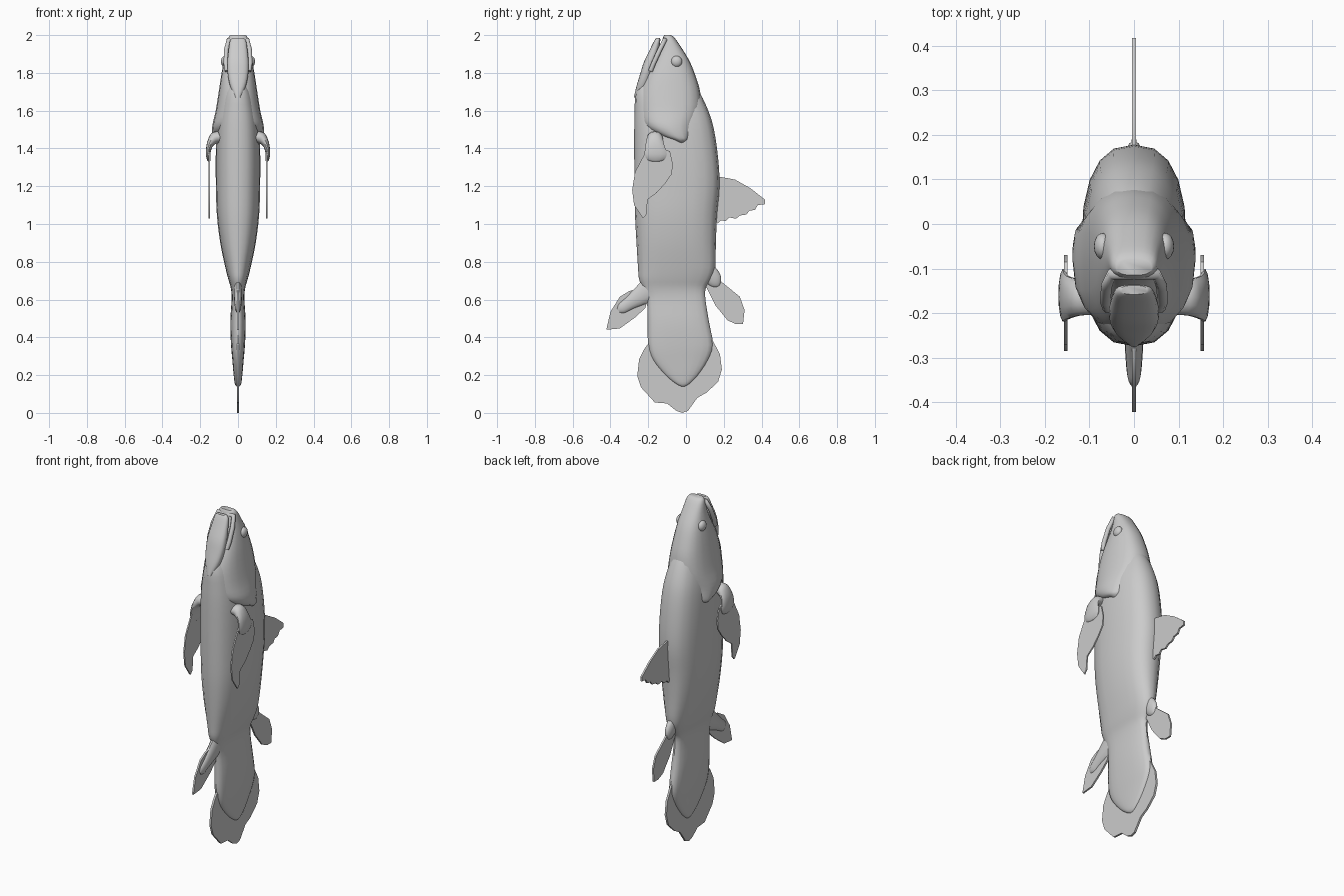
import bpy, bmesh, math
from mathutils import Vector

if "Cube" in bpy.data.objects:
    bpy.data.objects.remove(bpy.data.objects["Cube"])


def finish(name, bm, angle=45):
    bmesh.ops.recalc_face_normals(bm, faces=bm.faces)
    me = bpy.data.meshes.new(name)
    bm.to_mesh(me)
    bm.free()
    ob = bpy.data.objects.new(name, me)
    bpy.context.collection.objects.link(ob)
    bpy.ops.object.select_all(action='DESELECT')
    ob.select_set(True)
    bpy.context.view_layer.objects.active = ob
    bpy.ops.object.shade_smooth_by_angle(angle=math.radians(angle))
    return ob


def spline(p0, p1, p2, p3, t):
    return 0.5 * (2 * p1 + (p2 - p0) * t + (2 * p0 - 5 * p1 + 4 * p2 - p3) * t * t
                  + (3 * p1 - p0 - 3 * p2 + p3) * t ** 3)


def loft(name, rings, power=2.3, sides=20, steps=3):
    """rings: (centre, half axis a, half axis b), smoothly interpolated"""
    rings = [[Vector(v) for v in r] for r in rings]
    n = len(rings)
    dense = []
    for i in range(n - 1):
        q = [rings[max(i - 1, 0)], rings[i], rings[i + 1], rings[min(i + 2, n - 1)]]
        for s in range(steps):
            dense.append([spline(*(r[k] for r in q), s / steps) for k in range(3)])
    dense.append(rings[-1])
    bm = bmesh.new()
    loops = []
    for c, a, b in dense:
        loop = []
        for k in range(sides):
            t = 2 * math.pi * k / sides
            u, v = math.cos(t), math.sin(t)
            e = 2 / power
            loop.append(bm.verts.new(c + a * math.copysign(abs(u) ** e, u)
                                     + b * math.copysign(abs(v) ** e, v)))
        loops.append(loop)
    for l0, l1 in zip(loops, loops[1:]):
        for k in range(sides):
            j = (k + 1) % sides
            bm.faces.new((l0[k], l0[j], l1[j], l1[k]))
    bm.faces.new(loops[0])
    bm.faces.new(loops[-1])
    return finish(name, bm)


def body_loft(name, rows, power=2.3):
    """rows: (z, belly y, back y, half width)"""
    return loft(name, [((0, (y0 + y1) / 2, z), (w, 0, 0), (0, (y1 - y0) / 2, 0))
                       for z, y0, y1, w in rows], power)


def lobe(name, rows, power=2.0):
    """Fleshy fin base in the middle plane; rows: (y, z, half breadth, half thickness)"""
    d = Vector((0, rows[-1][0] - rows[0][0], rows[-1][1] - rows[0][1])).normalized()
    side = Vector((0, -d.z, d.y))
    return loft(name, [((0, y, z), (t, 0, 0), side * b) for y, z, b, t in rows], power, 14)


def fin(name, outline, x=0, half=0.005):
    bm = bmesh.new()
    f = bm.faces.new([bm.verts.new((x - half, y, z)) for y, z in outline])
    ext = bmesh.ops.extrude_face_region(bm, geom=[f])
    bmesh.ops.translate(bm, vec=(2 * half, 0, 0),
                        verts=[g for g in ext['geom'] if isinstance(g, bmesh.types.BMVert)])
    return finish(name, bm, 30)


# Trunk and tail stalk
body_loft("trunk", [
    (1.78, -.23, .01, .03), (1.70, -.266, .07, .075), (1.6, -.272, .118, .10),
    (1.5, -.274, .148, .113), (1.35, -.274, .17, .118), (1.2, -.273, .178, .117),
    (1.05, -.27, .165, .112), (.9, -.262, .158, .094), (.77, -.254, .155, .067),
    (.71, -.249, .135, .052), (.66, -.23, .105, .038), (.6, -.208, .103, .034),
    (.48, -.203, .122, .041), (.36, -.2, .143, .037), (.28, -.175, .118, .03),
    (.2, -.11, .065, .023), (.155, -.055, .02, .017), (.14, -.025, -.005, .008)], 2.5)

# Head with gill covers
body_loft("head", [
    (2.0, -.115, -.08, .04), (1.985, -.122, -.06, .052), (1.93, -.138, -.022, .062),
    (1.86, -.172, .02, .076), (1.78, -.215, .052, .09), (1.7, -.242, .075, .102),
    (1.6, -.248, .082, .118), (1.52, -.23, .055, .136), (1.47, -.155, .04, .138),
    (1.445, -.08, .022, .132), (1.43, -.05, .0, .115)], 2.5)

# Lower jaw
body_loft("lower_jaw", [
    (1.985, -.158, -.138, .03), (1.97, -.168, -.136, .042), (1.92, -.193, -.145, .05),
    (1.86, -.222, -.16, .056), (1.8, -.241, -.18, .055), (1.73, -.262, -.2, .042),
    (1.67, -.276, -.22, .015)], 2.6)

# Upper lip running round the mouth
lip_half = [(.058, -.188, 1.81), (.064, -.172, 1.85), (.062, -.14, 1.92), (.05, -.112, 1.975)]
lip_path = lip_half + [(-x, y, z) for x, y, z in reversed(lip_half)]
curve = bpy.data.curves.new("upper_lip", 'CURVE')
curve.dimensions = '3D'
curve.bevel_depth = 0.013
curve.bevel_resolution = 2
curve.use_fill_caps = True
sp = curve.splines.new('POLY')
sp.points.add(len(lip_path) - 1)
for p, co in zip(sp.points, lip_path):
    p.co = (*co, 1)
bpy.context.collection.objects.link(bpy.data.objects.new("upper_lip", curve))

# Paired eyes and pectoral fins
pectoral = [(-.215, 1.38), (-.27, 1.275), (-.285, 1.18), (-.275, 1.1), (-.227, 1.03),
            (-.21, 1.05), (-.203, 1.13), (-.155, 1.165), (-.11, 1.215), (-.075, 1.265),
            (-.07, 1.32), (-.085, 1.385), (-.15, 1.41)]
for s, side in ((1, "right"), (-1, "left")):
    bm = bmesh.new()
    bmesh.ops.create_uvsphere(bm, u_segments=16, v_segments=10, radius=1)
    bmesh.ops.scale(bm, vec=(.02, .03, .03), verts=bm.verts)
    bmesh.ops.translate(bm, vec=(s * .07, -.05, 1.86), verts=bm.verts)
    finish(side + "_eye", bm)
    loft(side + "_pectoral_lobe", [
        ((s * .095, -.165, 1.46), (s * .01, 0, .03), (0, .04, 0)),
        ((s * .125, -.165, 1.455), (s * .014, 0, .028), (0, .042, 0)),
        ((s * .15, -.165, 1.42), (s * .014, 0, .012), (0, .05, 0)),
        ((s * .158, -.16, 1.37), (s * .012, 0, 0), (0, .06, 0)),
        ((s * .155, -.16, 1.34), (s * .009, 0, 0), (0, .045, 0)),
        ((s * .153, -.16, 1.33), (s * .005, 0, 0), (0, .02, 0))], 2.0, 14)
    fin(side + "_pectoral_fin", pectoral, s * .153, .004)

# First dorsal fin with ragged trailing edge
fin("front_dorsal_fin", [
    (.12, 1.25), (.18, 1.25), (.26, 1.235), (.34, 1.19), (.417, 1.13), (.418, 1.105),
    (.38, 1.1), (.365, 1.075), (.335, 1.07), (.32, 1.05), (.285, 1.045), (.265, 1.028),
    (.23, 1.035), (.21, 1.015), (.185, 1.02), (.168, 1.003), (.12, 1.05)])

# Second dorsal fin
lobe("rear_dorsal_lobe", [(.08, .79, .03, .02), (.12, .745, .045, .024),
                          (.15, .705, .042, .02), (.165, .682, .027, .013), (.172, .672, .01, .006)])
fin("rear_dorsal_fin", [
    (.095, .69), (.155, .57), (.22, .49), (.265, .47), (.302, .47), (.31, .545),
    (.285, .615), (.205, .68), (.17, .71), (.12, .73)])

# Anal fin
lobe("anal_lobe", [(-.17, .67, .07, .022), (-.24, .62, .052, .022), (-.3, .58, .036, .019),
                   (-.34, .553, .03, .015), (-.358, .541, .015, .008)])
fin("anal_fin", [
    (-.24, .66), (-.3, .645), (-.35, .615), (-.4, .535), (-.422, .44), (-.35, .447),
    (-.27, .505), (-.215, .555), (-.2, .62)])

# Tail fin
fin("tail_fin", [
    (-.19, .38), (-.22, .34), (-.248, .285), (-.258, .195), (-.238, .135), (-.165, .055),
    (-.1, .05), (-.053, .012), (-.02, 0), (.01, .01), (.06, .08), (.11, .108),
    (.17, .165), (.19, .23), (.18, .31), (.138, .39), (0, .42)], 0, .006)
